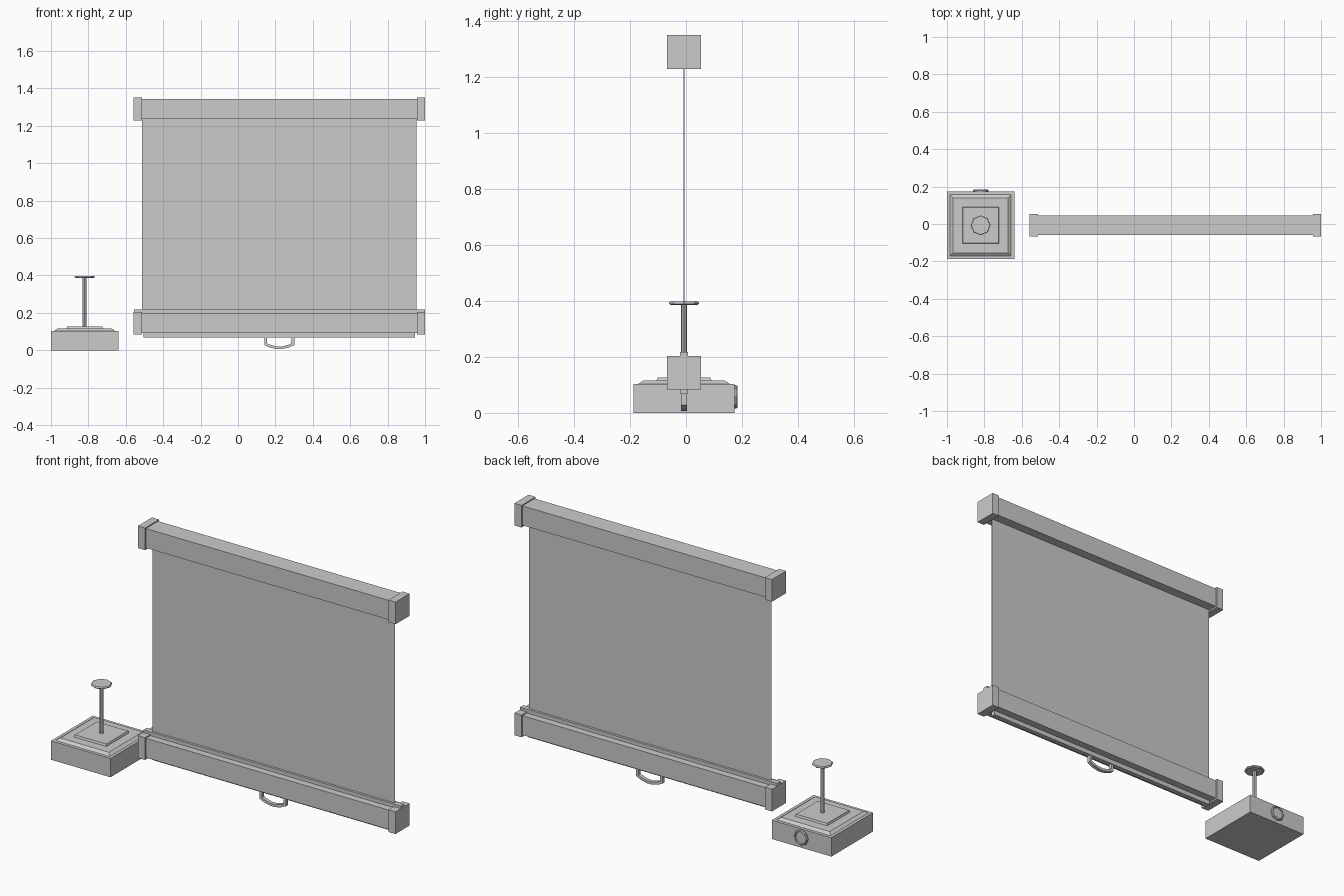
import bpy, bmesh, math
from mathutils import Matrix, Vector

old = bpy.data.objects.get("Cube")
if old:
    bpy.data.objects.remove(old, do_unlink=True)

grey = bpy.data.materials.new("plain grey")
grey.use_nodes = True
grey.diffuse_color = (0.6, 0.6, 0.6, 1)
grey.node_tree.nodes["Principled BSDF"].inputs["Base Color"].default_value = (0.6, 0.6, 0.6, 1)

Y = -0.007      # shared centre line in depth
STAND_X = -0.82
SCREEN_X = 0.221


def finish(bm, name):
    bmesh.ops.recalc_face_normals(bm, faces=bm.faces)
    mesh = bpy.data.meshes.new(name)
    bm.to_mesh(mesh)
    bm.free()
    mesh.materials.append(grey)
    ob = bpy.data.objects.new(name, mesh)
    bpy.context.collection.objects.link(ob)
    return ob


def box(name, x, width, depth, z0, z1, taper=0.0):
    """Box around the centre line; taper pulls the top edges inward."""
    bm = bmesh.new()
    bmesh.ops.create_cube(bm, size=1)
    for v in bm.verts:
        pull = taper if v.co.z > 0 else 0
        v.co.x = x + math.copysign(width / 2 - pull, v.co.x)
        v.co.y = Y + math.copysign(depth / 2 - pull, v.co.y)
        v.co.z = z1 if v.co.z > 0 else z0
    return finish(bm, name)


def lathe(name, profile, matrix, sides=8):
    """Closed turned shape from (radius, height) rings."""
    bm = bmesh.new()
    rings = []
    for r, h in profile:
        angles = [math.tau * i / sides for i in range(sides)]
        rings.append([bm.verts.new(matrix @ Vector((r * math.cos(a), r * math.sin(a), h)))
                      for a in angles])
    for low, high in zip(rings, rings[1:]):
        for i in range(sides):
            j = (i + 1) % sides
            bm.faces.new((low[i], low[j], high[j], high[i]))
    bm.faces.new(rings[0])
    bm.faces.new(rings[-1])
    return finish(bm, name)


# Remote stand: base, stepped lid, post and round top
box("stand_base", STAND_X, 0.36, 0.36, 0, 0.103)
box("stand_lid", STAND_X, 0.33, 0.33, 0.102, 0.115, 0.018)
box("stand_plate", STAND_X, 0.197, 0.197, 0.114, 0.126, 0.004)
up = Matrix.Translation((STAND_X, Y, 0))
post = lathe("stand_post", [(0.011, 0.12), (0.011, 0.39)], up)
lathe("stand_top", [(0.048, 0.386), (0.053, 0.390), (0.053, 0.394), (0.05, 0.398)], up)

# Dial with recessed centre on the back of the base
back = Matrix.Translation((STAND_X, 0.17, 0.057)) @ Matrix.Rotation(-math.pi / 2, 4, "X")
lathe("back_dial", [(0.042, 0), (0.042, 0.009), (0.038, 0.014), (0.034, 0.014), (0.032, 0.008)], back)

# Screen housings with their end caps
for level, z0 in (("upper", 1.229), ("lower", 0.083)):
    box(level + "_housing", SCREEN_X, 1.48, 0.105, z0 + 0.009, z0 + 0.115)
    for side, sign in (("right", -1), ("left", 1)):
        box(f"{level}_{side}_cap", SCREEN_X + sign * 0.757, 0.043, 0.122, z0, z0 + 0.121)

# Screen sheet, top rail and bottom bar
box("screen_sheet", SCREEN_X, 1.466, 0.003, 0.19, 1.25)
box("top_rail", SCREEN_X, 1.556, 0.029, 0.195, 0.218)
box("bottom_bar", SCREEN_X, 1.453, 0.025, 0.067, 0.1)

# Pull handle: a bent strip with mirrored halves
half_path = [((0.080, 0.07), (0.065, 0.07)),
             ((0.080, 0.028), (0.065, 0.037)),
             ((0.052, 0.015), (0.045, 0.028)),
             ((0.015, 0.006), (0.013, 0.020))]
path = half_path + [tuple((-x, z) for x, z in pair) for pair in reversed(half_path)]
bm = bmesh.new()
loops = []
for outer, inner in path:
    corners = [(outer, -1), (outer, 1), (inner, 1), (inner, -1)]
    loops.append([bm.verts.new((SCREEN_X + p[0], Y + s * 0.010, p[1])) for p, s in corners])
for a, b in zip(loops, loops[1:]):
    for i in range(4):
        j = (i + 1) % 4
        bm.faces.new((a[i], a[j], b[j], b[i]))
bm.faces.new(loops[0])
bm.faces.new(loops[-1])
finish(bm, "pull_handle")
